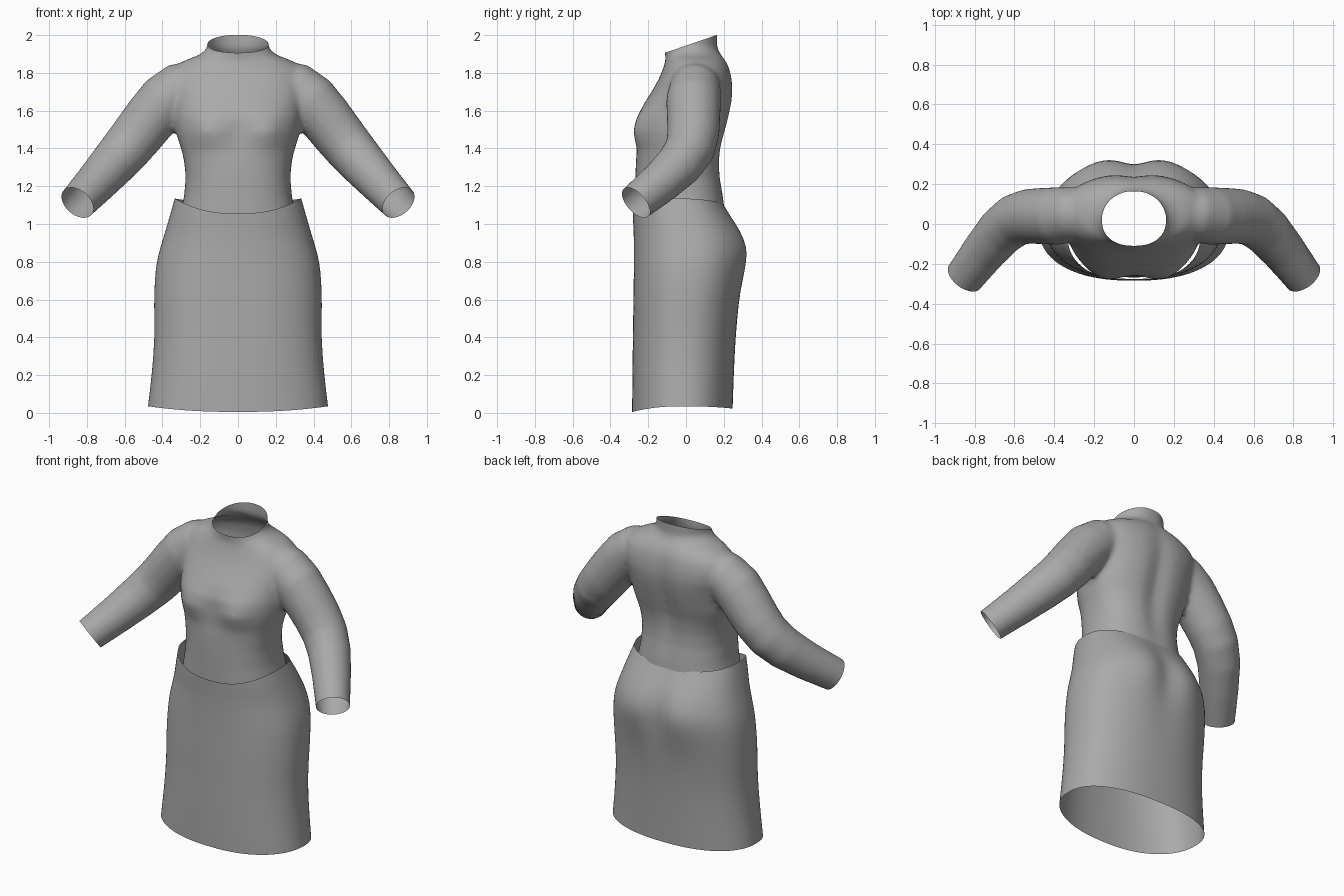
import bpy, bmesh, math
from mathutils import Vector

cube = bpy.data.objects.get("Cube")
if cube:
    bpy.data.objects.remove(cube, do_unlink=True)

grey = bpy.data.materials.new("plain grey cloth")
grey.use_nodes = True
COLOUR = (0.4, 0.4, 0.4, 1)
grey.diffuse_color = COLOUR
grey.node_tree.nodes["Principled BSDF"].inputs["Base Color"].default_value = COLOUR


def make_object(name, bm):
    mesh = bpy.data.meshes.new(name)
    bm.to_mesh(mesh)
    bm.free()
    mesh.materials.append(grey)
    for p in mesh.polygons:
        p.use_smooth = True
    obj = bpy.data.objects.new(name, mesh)
    bpy.context.collection.objects.link(obj)
    return obj


def loft(bm, rings, closed):
    loops = [[bm.verts.new(p) for p in ring] for ring in rings]
    n = len(loops[0])
    for a, b in zip(loops, loops[1:]):
        for i in range(n):
            j = (i + 1) % n
            bm.faces.new((a[i], a[j], b[j], b[i]))
    if closed:
        bm.faces.new(loops[0][::-1])
        bm.faces.new(loops[-1])


def bell(v, centre, width):
    return math.exp(-((v - centre) / width) ** 2)


def body_ring(z, half_width, front, back, power, shape, dips=(0, 0), count=64):
    """Rounded cross-section; dips lower the edge at the front and back."""
    ring = []
    for i in range(count):
        t = 2 * math.pi * i / count
        c, s = math.cos(t), math.sin(t)
        x = half_width * math.copysign(abs(c) ** (2 / power), c)
        y = (front + back) / 2 + (back - front) / 2 * math.copysign(abs(s) ** (2 / power), s)
        y += shape(x, z, s)
        ring.append((x, y, z - (dips[0] if s < 0 else dips[1]) * s * s))
    return ring


def torso_shape(x, z, s):
    if s < 0:   # bust, with a hollow between
        return s * (0.045 * bell(abs(x), 0.17, 0.11) * bell(z, 1.49, 0.085))
    # spine groove
    return -s * 0.025 * bell(x, 0, 0.06) * bell(z, 1.5, 0.32)


def skirt_shape(x, z, s):
    if s < 0:
        return 0
    return s * bell(z, 0.85, 0.16) * (0.02 * bell(abs(x), 0.17, 0.12) - 0.025 * bell(x, 0, 0.07))


# Skirt: open tube with a dipped waist and hem
skirt_profile = [
    (0.035, 0.477, -0.285, 0.247, 2.3, (0.03, 0.012)),
    (0.20, 0.457, -0.285, 0.253, 2.3, (0.02, 0)),
    (0.40, 0.440, -0.281, 0.262, 2.3, (0, 0)),
    (0.58, 0.446, -0.279, 0.280, 2.3, (0, 0)),
    (0.70, 0.441, -0.277, 0.300, 2.3, (0, 0)),
    (0.80, 0.432, -0.276, 0.315, 2.3, (0, 0)),
    (0.88, 0.410, -0.276, 0.318, 2.3, (0, 0)),
    (0.97, 0.382, -0.277, 0.285, 2.3, (0.02, 0)),
    (1.06, 0.357, -0.280, 0.235, 2.4, (0.05, 0.015)),
    (1.135, 0.335, -0.282, 0.195, 2.4, (0.08, 0.025)),
]
bm = bmesh.new()
loft(bm, [body_ring(z, w, f, b, p, skirt_shape, d) for z, w, f, b, p, d in skirt_profile], False)
skirt = make_object("skirt", bm)
sub = skirt.modifiers.new("soften", "SUBSURF")
sub.levels = sub.render_levels = 1

# Torso solid, to be fused with the sleeves
torso_profile = [
    (0.90, 0.32, -0.265, 0.22, 2.4),
    (1.05, 0.305, -0.268, 0.21, 2.4),
    (1.15, 0.285, -0.268, 0.20, 2.4),
    (1.25, 0.277, -0.268, 0.185, 2.4),
    (1.33, 0.285, -0.265, 0.182, 2.4),
    (1.39, 0.298, -0.258, 0.188, 2.4),
    (1.43, 0.312, -0.256, 0.195, 2.4),
    (1.49, 0.328, -0.254, 0.212, 2.4),
    (1.56, 0.335, -0.254, 0.230, 2.4),
    (1.63, 0.340, -0.226, 0.245, 2.4),
    (1.70, 0.355, -0.182, 0.252, 2.4),
    (1.76, 0.365, -0.148, 0.248, 2.3),
    (1.82, 0.345, -0.122, 0.236, 2.2),
    (1.865, 0.285, -0.108, 0.215, 2.1),
    (1.895, 0.205, -0.110, 0.190, 2.0),
    (1.93, 0.163, -0.115, 0.168, 2.0),
    (2.06, 0.157, -0.120, 0.168, 2.0),
]
bm = bmesh.new()
loft(bm, [body_ring(z, w, f, b, p, torso_shape) for z, w, f, b, p in torso_profile], True)

# Sleeve solids: round sections along a bent arm path
arm_path = [
    ((0.20, 0.06, 1.77), 0.105), ((0.30, 0.05, 1.725), 0.135),
    ((0.385, 0.04, 1.655), 0.145), ((0.46, 0.04, 1.565), 0.142),
    ((0.53, 0.038, 1.475), 0.138), ((0.595, 0.02, 1.395), 0.132),
    ((0.665, -0.035, 1.315), 0.124), ((0.75, -0.135, 1.22), 0.112),
    ((0.85, -0.265, 1.113), 0.099), ((0.91, -0.343, 1.049), 0.096),
]
for side in (1, -1):
    points = [Vector((p[0] * side, p[1], p[2])) for p, r in arm_path]
    rings = []
    for i, (centre, (_, radius)) in enumerate(zip(points, arm_path)):
        along = (points[min(i + 1, len(points) - 1)] - points[max(i - 1, 0)]).normalized()
        u = along.cross(Vector((0, 1, 0))).normalized()
        v = along.cross(u)
        rings.append([centre + radius * (math.cos(a) * u + math.sin(a) * v)
                      for a in (2 * math.pi * k / 32 for k in range(32))])
    loft(bm, rings, True)
bmesh.ops.recalc_face_normals(bm, faces=bm.faces)
solid = make_object("blouse_solid", bm)
solid.hide_render = True
remesh = solid.modifiers.new("fuse", "REMESH")
remesh.mode = "VOXEL"
remesh.voxel_size = 0.016
smooth = solid.modifiers.new("smooth", "SMOOTH")
smooth.factor = 0.5
smooth.iterations = 8

# Blouse: fused skin, cut open at waist, neck and cuffs
bm = bmesh.new()
bm.from_object(solid, bpy.context.evaluated_depsgraph_get())
bpy.data.objects.remove(solid, do_unlink=True)


def cut(point, normal, keep):
    faces = [f for f in bm.faces if keep(f.calc_center_median())]
    edges = {e for f in faces for e in f.edges}
    verts = {v for f in faces for v in f.verts}
    bmesh.ops.bisect_plane(bm, geom=[*verts, *edges, *faces], dist=1e-5,
                           plane_co=point, plane_no=normal, clear_outer=True)


cut((0, 0, 1.0), (0, 0, -1), lambda c: abs(c.x) < 0.5 and c.z < 1.2)
cut((0, -0.115, 1.905), (0, -0.33, 0.96), lambda c: abs(c.x) < 0.25 and c.z > 1.86)
for side in (1, -1):
    cut((0.85 * side, -0.265, 1.113), (0.5 * side, -0.65, -0.57),
        lambda c: c.x * side > 0.65)
make_object("blouse", bm)
